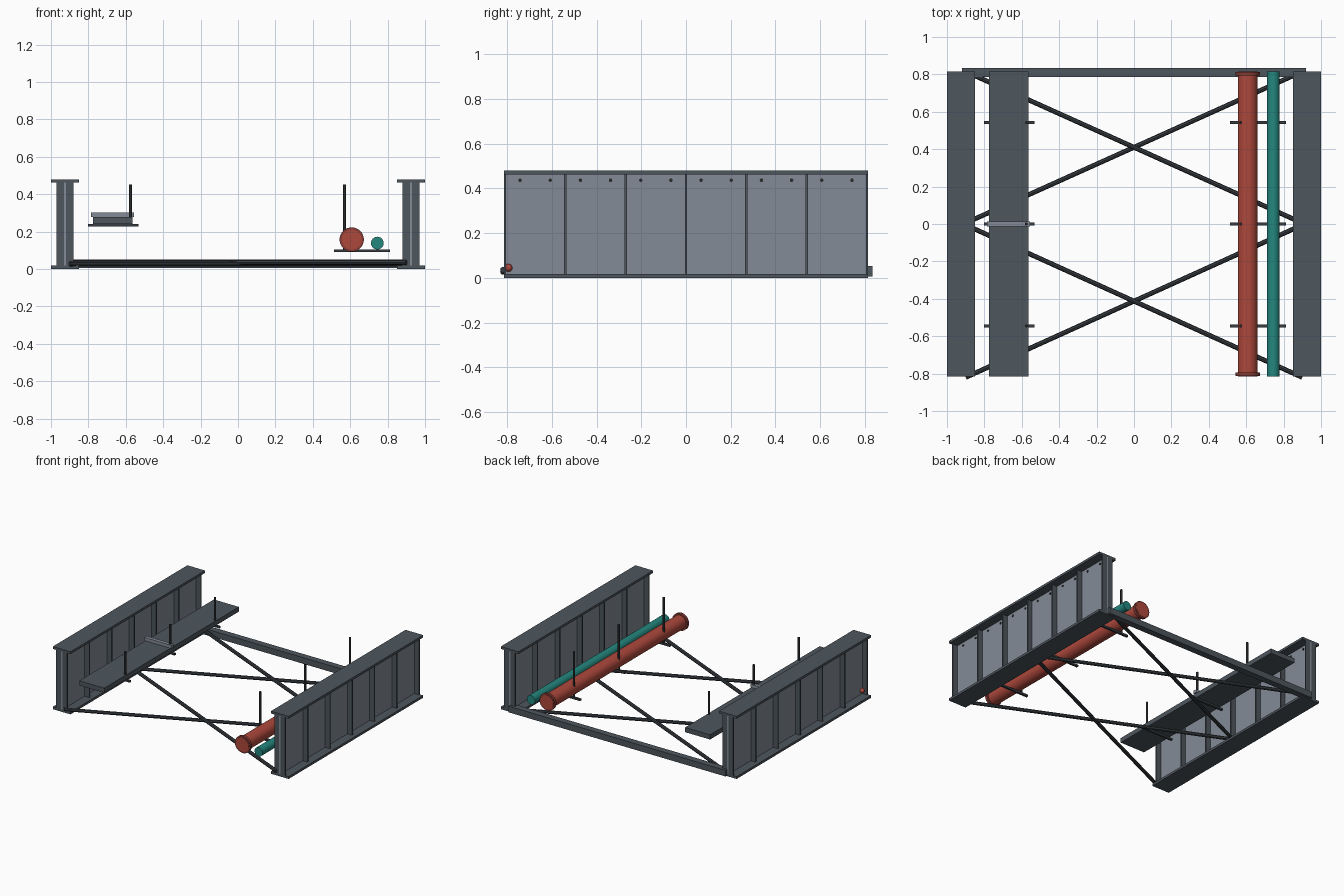
import bpy
import math
from mathutils import Vector

old = bpy.data.objects.get("Cube")
if old:
    bpy.data.objects.remove(old, do_unlink=True)


def material(name, rgb):
    m = bpy.data.materials.new(name)
    m.use_nodes = True
    m.diffuse_color = (*rgb, 1)
    m.node_tree.nodes["Principled BSDF"].inputs["Base Color"].default_value = (*rgb, 1)
    return m


steel = material("dark steel", (0.075, 0.092, 0.11))
web_grey = material("light web grey", (0.23, 0.26, 0.31))
brace_grey = material("brace grey", (0.04, 0.047, 0.055))
rod_black = material("rod black", (0.02, 0.023, 0.025))
red = material("pipe red", (0.42, 0.065, 0.045))
dark_red = material("flange dark red", (0.25, 0.045, 0.035))
teal = material("pipe teal", (0.018, 0.24, 0.21))


def box(name, lo, hi, mat):
    """Box between two opposite corners."""
    lo, hi = Vector(lo), Vector(hi)
    bpy.ops.mesh.primitive_cube_add(size=1, location=(lo + hi) / 2)
    ob = bpy.context.object
    ob.name = name
    ob.scale = hi - lo
    bpy.ops.object.transform_apply(location=False, rotation=False, scale=True)
    ob.data.materials.append(mat)
    return ob


def rod(name, start, end, radius, mat, sides=12):
    """Round bar between two points."""
    start, end = Vector(start), Vector(end)
    axis = end - start
    bpy.ops.mesh.primitive_cylinder_add(vertices=sides, radius=radius, depth=axis.length,
                                        location=(start + end) / 2)
    ob = bpy.context.object
    ob.name = name
    ob.rotation_euler = axis.to_track_quat("Z", "Y").to_euler()
    ob.data.materials.append(mat)
    bpy.ops.object.shade_smooth_by_angle(angle=math.radians(40))
    return ob


HALF = 0.815        # half length of the girders
TOP = 0.48          # girder height
FLANGE = 0.018      # flange thickness
BAYS = 6
bay = 2 * (HALF - 0.005) / BAYS

# Plate girders
for side, label in ((1, "left"), (-1, "right")):
    cx = side * 0.925
    for z, part in ((0, "bottom"), (TOP - FLANGE, "top")):
        box(f"{label}_{part}_flange", (cx - 0.075, -HALF, z),
            (cx + 0.075, HALF, z + FLANGE), steel)
    box(f"{label}_web", (cx - 0.006, -HALF, FLANGE), (cx + 0.006, HALF, TOP - FLANGE), web_grey)

    # Stiffeners on both faces of the web
    for i in range(BAYS + 1):
        y = -HALF + 0.005 + i * bay
        for face in (-1, 1):
            a, b = sorted((cx + face * 0.006, cx + face * 0.046))
            box(f"{label}_stiffener", (a, y - 0.005, FLANGE), (b, y + 0.005, TOP - FLANGE), steel)

    # Bolts along the top of the web
    for i in range(2 * BAYS):
        y = -HALF + 0.005 + (i + 0.5) * bay / 2
        rod(f"{label}_web_bolt", (cx - 0.011, y, 0.437), (cx + 0.011, y, 0.437), 0.008, rod_black)

    # Red marker near the front foot of the web
    bpy.ops.mesh.primitive_uv_sphere_add(segments=12, ring_count=8, radius=0.018,
                                         location=(cx + side * 0.012, -0.795, 0.045))
    marker = bpy.context.object
    marker.name = f"{label}_marker"
    marker.data.materials.append(red)
    bpy.ops.object.shade_smooth()

# End cross beam
box("end_cross_beam", (-0.92, 0.785, 0.005), (0.92, 0.835, 0.052), steel)

# Crossed bracing in two bays
for y0, y1 in ((-0.82, -0.005), (0.005, 0.815)):
    rod("brace_rising", (-0.9, y0, 0.027), (0.9, y1, 0.027), 0.013, brace_grey, 8)
    rod("brace_falling", (-0.9, y1, 0.036), (0.9, y0, 0.036), 0.013, brace_grey, 8)

# Walkway with a joint bar across its middle
box("walkway", (-0.775, -HALF, 0.242), (-0.563, HALF, 0.278), steel)
box("walkway_joint_bar", (-0.785, -0.014, 0.278), (-0.555, 0.014, 0.302), web_grey)

# Hangers: a cross bracket and a drop rod at three stations
for y in (-0.545, 0, 0.542):
    box("walkway_bracket", (-0.803, y - 0.008, 0.228), (-0.532, y + 0.008, 0.242), brace_grey)
    rod("walkway_hanger_rod", (-0.575, y, 0.235), (-0.575, y, 0.452), 0.008, rod_black)
    box("pipe_bracket", (0.514, y - 0.008, 0.09), (0.812, y + 0.008, 0.105), brace_grey)
    rod("pipe_hanger_rod", (0.57, y, 0.1), (0.57, y, 0.452), 0.008, rod_black)

# Large pipe with end flanges, and small pipe
rod("large_pipe", (0.608, -HALF, 0.158), (0.608, HALF, 0.158), 0.053, red, 32)
for y in (-0.803, 0.803):
    rod("large_pipe_flange", (0.608, y - 0.01, 0.158), (0.608, y + 0.01, 0.158), 0.065, dark_red, 32)
rod("small_pipe", (0.745, -HALF, 0.139), (0.745, HALF, 0.139), 0.034, teal, 24)
